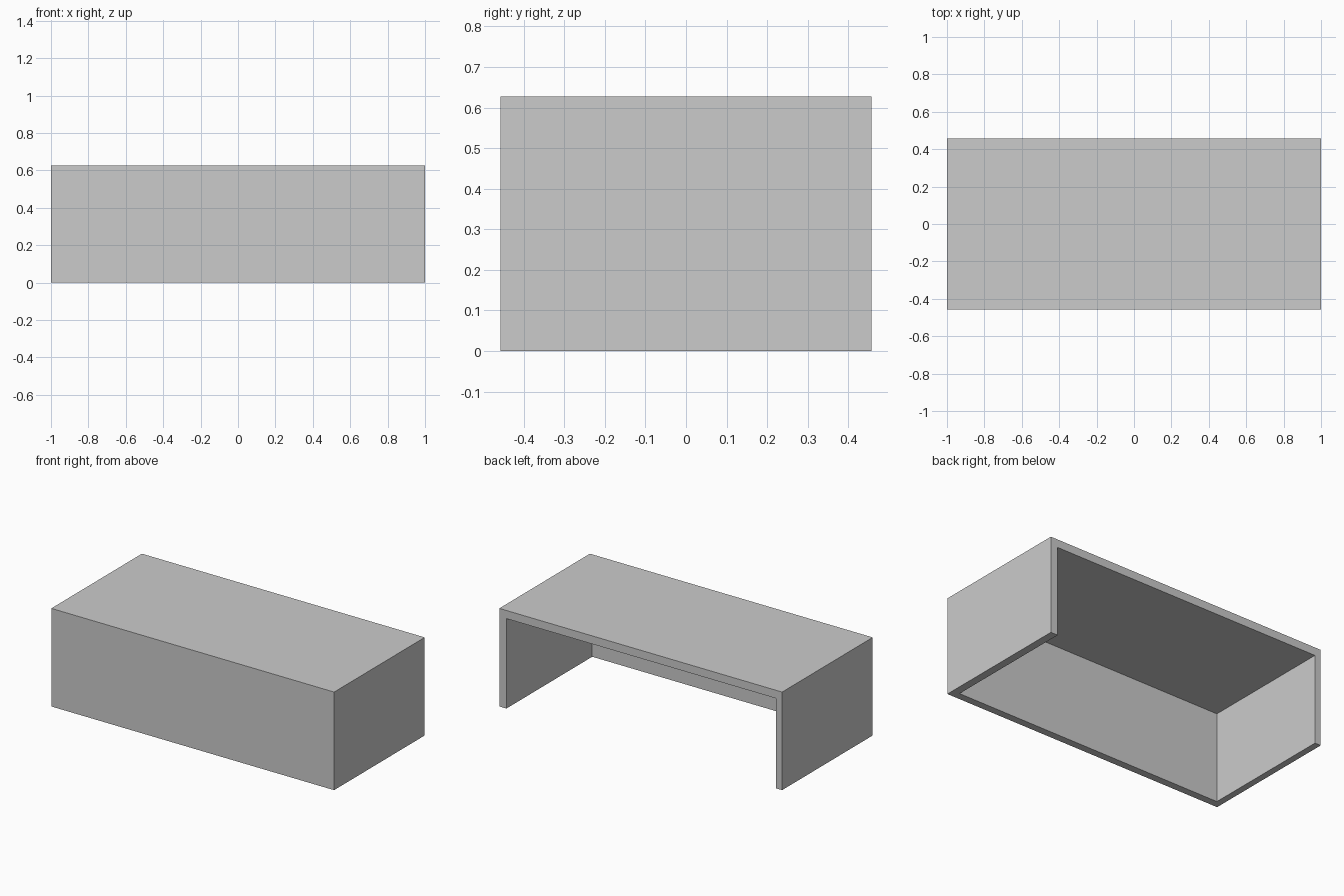
import bpy
import bmesh
from mathutils import Matrix, Vector

WIDTH, DEPTH, HEIGHT = 2.0, 0.915, 0.627
WALL_LEFT, WALL_RIGHT = 0.05, 0.042
WALL_FRONT, WALL_TOP = 0.048, 0.052
OVERSHOOT = 0.2

cube = bpy.data.objects.get("Cube")
if cube:
    bpy.data.objects.remove(cube, do_unlink=True)


def make_box(name, low, high):
    """Box object spanning two opposite corners."""
    low, high = Vector(low), Vector(high)
    bm = bmesh.new()
    bmesh.ops.create_cube(
        bm, size=1.0,
        matrix=Matrix.Translation((low + high) / 2) @ Matrix.Diagonal((*(high - low), 1.0)))
    mesh = bpy.data.meshes.new(name)
    bm.to_mesh(mesh)
    bm.free()
    obj = bpy.data.objects.new(name, mesh)
    bpy.context.collection.objects.link(obj)
    return obj


# Plain grey finish
grey = bpy.data.materials.new("light grey")
grey.use_nodes = True
colour = (0.6, 0.6, 0.6, 1.0)
grey.diffuse_color = colour
grey.node_tree.nodes["Principled BSDF"].inputs["Base Color"].default_value = colour

# Outer shell: front, two sides and top
x, y = WIDTH / 2, DEPTH / 2
shell = make_box("desk_shell", (-x, -y, 0), (x, y, HEIGHT))
shell.data.materials.append(grey)

# Hollow interior, open at the back and underneath
hollow = make_box("hollow_cutter",
                  (-x + WALL_RIGHT, -y + WALL_FRONT, -OVERSHOOT),
                  (x - WALL_LEFT, y + OVERSHOOT, HEIGHT - WALL_TOP))
hollow.data.materials.append(grey)
hollow.hide_render = True

cut = shell.modifiers.new("hollow", "BOOLEAN")
cut.operation = "DIFFERENCE"
cut.solver = "EXACT"
cut.object = hollow
bpy.context.view_layer.objects.active = shell
bpy.ops.object.modifier_apply(modifier=cut.name)
bpy.data.objects.remove(hollow, do_unlink=True)
